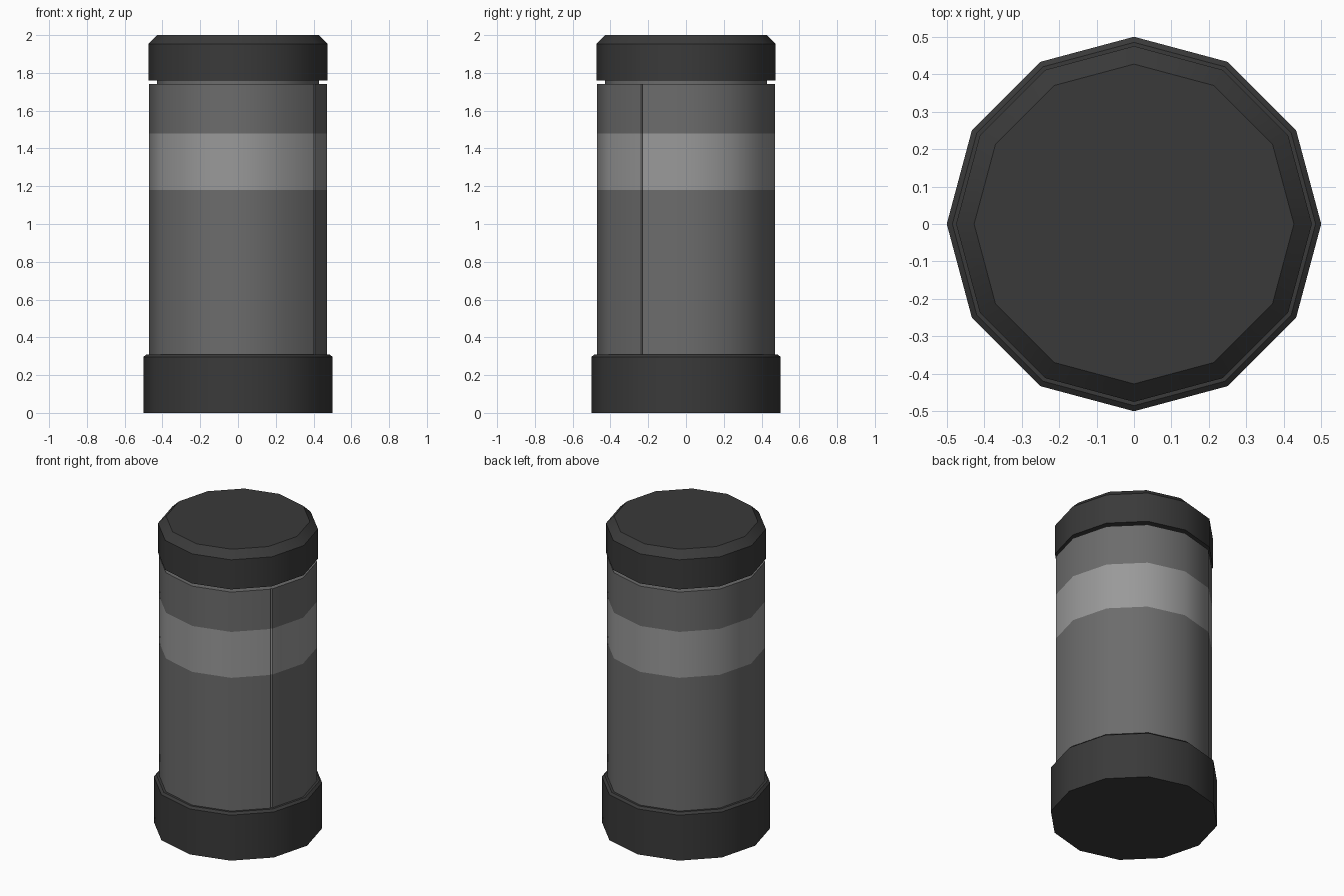
import bpy, bmesh, math

if "Cube" in bpy.data.objects:
    bpy.data.objects.remove(bpy.data.objects["Cube"])


def mat(name, v):
    m = bpy.data.materials.new(name)
    m.diffuse_color = (v, v, v, 1)
    m.use_nodes = True
    m.node_tree.nodes["Principled BSDF"].inputs["Base Color"].default_value = m.diffuse_color
    return m


black = mat("black plastic", 0.042)
grey = mat("grey wrap", 0.15)
light = mat("light grey band", 0.32)

STEP = math.radians(30)


def ring12(r):
    return [(r * math.cos(i * STEP), r * math.sin(i * STEP)) for i in range(12)]


def ring_seam(r):
    # twelve-sided ring whose corner at -30 degrees is cut by a narrow seam
    pts = ring12(r)
    a, c, b = pts[10], pts[11], pts[0]
    cut = lambda q: tuple(c[k] + (q[k] - c[k]) * 0.025 for k in (0, 1))
    return pts[:11] + [cut(a), tuple(0.975 * k for k in c), cut(b)]


def lathe(name, profile, ring, mats, stripe=None):
    bm = bmesh.new()
    loops = [[bm.verts.new((x, y, z)) for x, y in ring(r)] for r, z in profile]
    n = len(loops[0])
    for lo, hi in zip(loops, loops[1:]):
        for i in range(n):
            j = (i + 1) % n
            f = bm.faces.new((lo[i], lo[j], hi[j], hi[i]))
            z = f.calc_center_median().z
            if stripe and stripe[0] < z < stripe[1]:
                f.material_index = 1
    bm.faces.new(loops[0][::-1])
    bm.faces.new(loops[-1])
    me = bpy.data.meshes.new(name)
    bm.to_mesh(me)
    bm.free()
    for m in mats:
        me.materials.append(m)
    ob = bpy.data.objects.new(name, me)
    bpy.context.collection.objects.link(ob)
    bpy.ops.object.select_all(action='DESELECT')
    ob.select_set(True)
    bpy.context.view_layer.objects.active = ob
    bpy.ops.object.shade_smooth_by_angle(angle=math.radians(35))


# Bottom cup with a small bevelled rim
lathe("base_cup", [(0.5, 0), (0.5, 0.297), (0.485, 0.31)], ring12, [black])
# Wrapped body with a lighter band
lathe("body", [(0.47, 0.30), (0.47, 1.18), (0.47, 1.48), (0.47, 1.74)],
      ring_seam, [grey, light], (1.18, 1.48))
# Narrow neck showing in the gap under the lid
lathe("neck", [(0.43, 1.70), (0.43, 1.80)], ring12, [grey])
# Lid with bevelled top
lathe("lid", [(0.475, 1.76), (0.475, 1.953), (0.427, 2.0)], ring12, [black])
